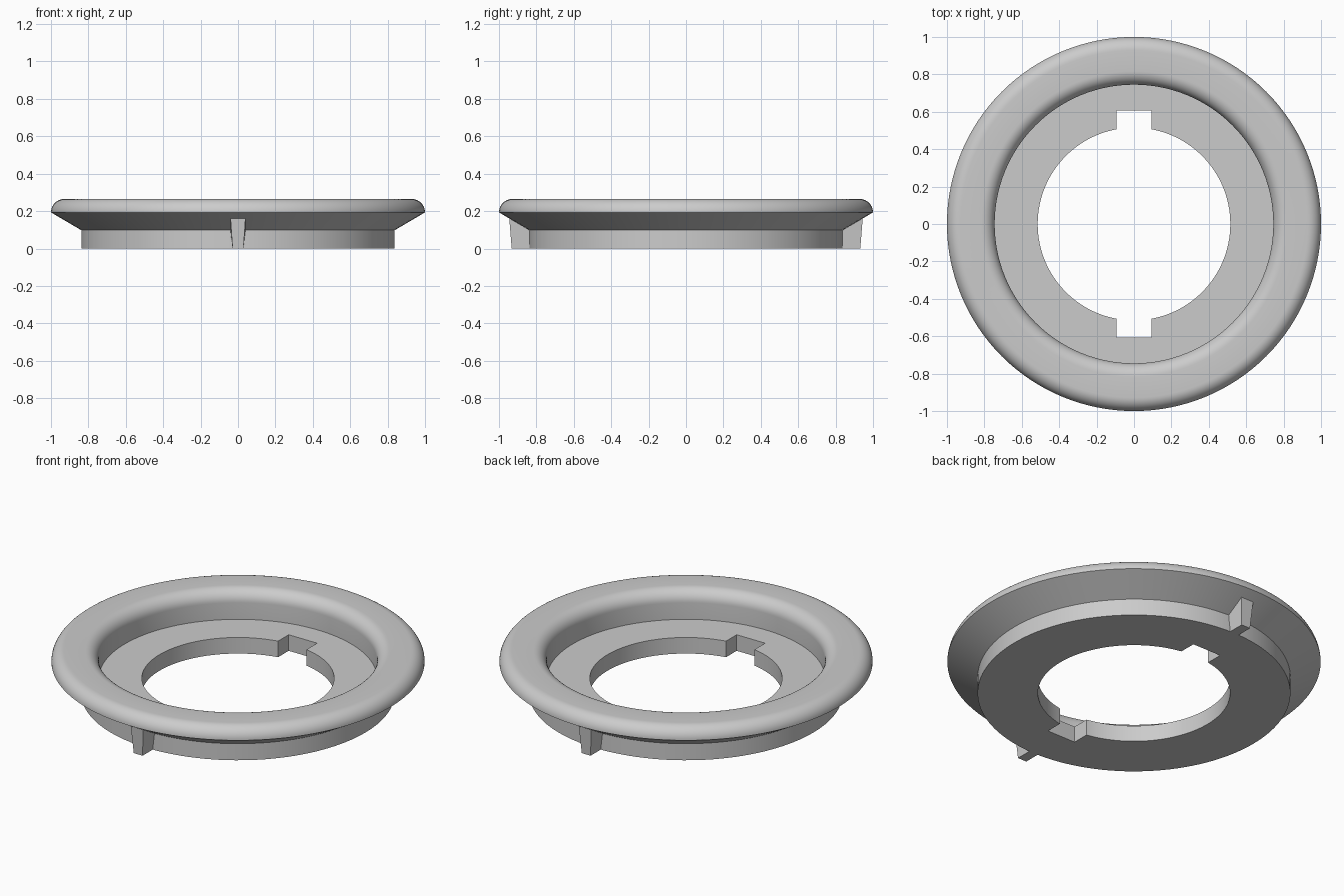
import bpy, bmesh, math
from mathutils import Matrix

cube = bpy.data.objects.get("Cube")
if cube:
    bpy.data.objects.remove(cube, do_unlink=True)

SEGMENTS = 128
FILLET = 0.072
RIM_R, WALL_R, BASE_R, HOLE_R = 1.0, 0.745, 0.838, 0.515
LIP_Z, TOP_Z, FLOOR_Z, STEP_Z = 0.193, 0.265, 0.095, 0.098

grey = bpy.data.materials.new("plain_grey")
grey.use_nodes = True
grey.diffuse_color = (0.6, 0.6, 0.6, 1)
grey.node_tree.nodes["Principled BSDF"].inputs["Base Color"].default_value = grey.diffuse_color


def make_object(name, bm):
    bmesh.ops.recalc_face_normals(bm, faces=bm.faces)
    mesh = bpy.data.meshes.new(name)
    bm.to_mesh(mesh)
    bm.free()
    mesh.materials.append(grey)
    obj = bpy.data.objects.new(name, mesh)
    bpy.context.collection.objects.link(obj)
    return obj


def arc(cx, cz, r, start, steps=10):
    """Quarter arc running anticlockwise from the start angle."""
    angles = [start + math.pi / 2 * i / steps for i in range(steps + 1)]
    return [(cx + r * math.cos(a), cz + r * math.sin(a)) for a in angles]


# Ring body: closed cross-section turned around z
profile = [(HOLE_R, 0), (BASE_R, 0), (BASE_R, STEP_Z)]
profile += arc(RIM_R - FILLET, LIP_Z, FILLET, 0)
profile += arc(WALL_R + FILLET, LIP_Z, FILLET, math.pi / 2)
profile += [(WALL_R, FLOOR_Z), (HOLE_R, FLOOR_Z)]

bm = bmesh.new()
verts = [bm.verts.new((r, 0, z)) for r, z in profile]
edges = [bm.edges.new((a, b)) for a, b in zip(verts, verts[1:] + verts[:1])]
bmesh.ops.spin(bm, geom=verts + edges, axis=(0, 0, 1), cent=(0, 0, 0),
               angle=2 * math.pi, steps=SEGMENTS)
bmesh.ops.remove_doubles(bm, verts=bm.verts, dist=1e-4)
ring = make_object("flanged_ring", bm)

# Two opposite keyway notches cut through the inner ledge
bm = bmesh.new()
bmesh.ops.create_cube(bm, size=1, matrix=Matrix.Diagonal((0.186, 1.212, 0.5, 1)))
cutter = make_object("keyway_cutter", bm)
cutter.hide_render = True
cut = ring.modifiers.new("keyways", "BOOLEAN")
cut.operation = "DIFFERENCE"
cut.solver = "EXACT"
cut.object = cutter
bpy.context.view_layer.objects.active = ring
ring.select_set(True)
bpy.ops.object.modifier_apply(modifier=cut.name)
bpy.data.objects.remove(cutter, do_unlink=True)
bpy.ops.object.shade_smooth_by_angle(angle=math.radians(30))


# Tapered locating ribs under the flange, front and back
def make_rib(name, side):
    bm = bmesh.new()
    bmesh.ops.create_cube(bm, size=1)
    for v in bm.verts:
        upper = v.co.z > 0
        outer = v.co.y > 0
        half_width = 0.04 if upper else 0.029
        v.co.x = math.copysign(half_width, v.co.x)
        v.co.y = (0.945 if upper else 0.932) if outer else 0.825
        v.co.z = (0.162 if outer else 0.092) if upper else 0
    bmesh.ops.rotate(bm, verts=bm.verts, matrix=Matrix.Rotation(side, 3, "Z"))
    return make_object(name, bm)


make_rib("back_rib", 0)
make_rib("front_rib", math.pi)
